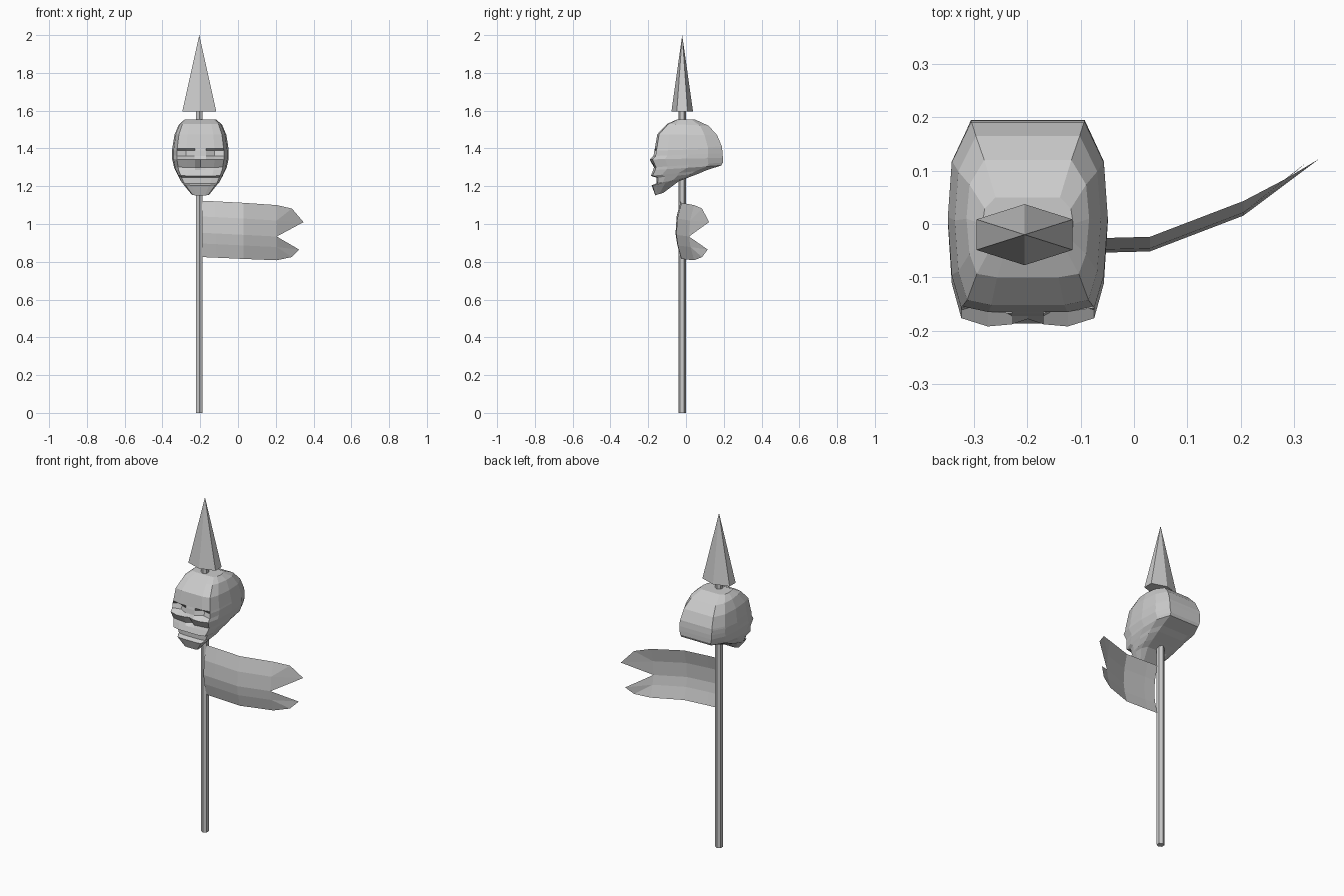
import bpy, bmesh
from math import sin, pi
from mathutils import Vector

if "Cube" in bpy.data.objects:
    bpy.data.objects.remove(bpy.data.objects["Cube"])

PX, PY = -0.205, -0.02


def make_object(name, bm):
    bmesh.ops.remove_doubles(bm, verts=bm.verts, dist=0.0005)
    mesh = bpy.data.meshes.new(name)
    bm.to_mesh(mesh)
    bm.free()
    ob = bpy.data.objects.new(name, mesh)
    bpy.context.collection.objects.link(ob)
    return ob


def hex_prism(name, r1, r2, z0, z1, flat=1.0):
    # six-sided, corners pointing along y
    bpy.ops.mesh.primitive_cone_add(vertices=6, radius1=r1, radius2=r2, depth=z1 - z0,
                                    location=(PX, PY, (z0 + z1) / 2))
    ob = bpy.context.object
    ob.name = name
    ob.scale.y = flat
    return ob


# Pole and spear tip
hex_prism("pole", 0.021, 0.021, 0, 1.62)
hex_prism("spear_tip", 0.104, 0, 1.595, 2.0, 0.55)

# Skull: tilted rings, each (front z, front y, back z, back y, half width, eye depth, nose depth)
rings = [
    (1.552, -0.05, 1.552, 0.05, 0.085, 0, 0),
    (1.53, -0.10, 1.52, 0.12, 0.115, 0, 0),
    (1.475, -0.152, 1.47, 0.165, 0.137, 0, 0),
    (1.40, -0.165, 1.41, 0.190, 0.148, 0, 0),
    (1.388, -0.168, 1.40, 0.191, 0.150, 0.035, 0),
    (1.360, -0.172, 1.375, 0.194, 0.150, 0.025, 0),
    (1.342, -0.188, 1.35, 0.195, 0.150, -0.004, 0.01),
    (1.300, -0.170, 1.325, 0.195, 0.142, 0.006, 0.025),
    (1.285, -0.174, 1.31, 0.187, 0.139, 0, 0),
    (1.255, -0.186, 1.285, 0.11, 0.125, 0, 0),
    (1.245, -0.155, 1.268, 0.07, 0.119, 0, 0),
    (1.215, -0.155, 1.245, 0.01, 0.105, 0, 0),
    (1.205, -0.182, 1.225, -0.04, 0.094, 0, 0),
    (1.152, -0.163, 1.165, -0.12, 0.048, 0, 0),
]
# Half outline: (share of width, share of depth)
outline = [(0, 0), (0.2, 0), (0.5, 0), (0.83, 0.03), (0.95, 0.2),
           (1, 0.5), (0.95, 0.79), (0.71, 1), (0, 1)]
bm = bmesh.new()
loops = []
for zf, yf, zb, yb, w, eye, nose in rings:
    pts = []
    for i, (u, t) in enumerate(outline):
        off = nose if i == 0 else eye if i == 2 else 0
        pts.append((w * u, yf + (yb - yf) * t + off, zf + (zb - zf) * t))
    pts += [(-x, y, z) for x, y, z in pts[-2:0:-1]]
    loops.append([bm.verts.new((x - 0.199, y, z)) for x, y, z in pts])
n = len(loops[0])
for a, b in zip(loops, loops[1:]):
    for i in range(n):
        j = (i + 1) % n
        bm.faces.new((a[i], b[i], b[j], a[j]))
bm.faces.new(loops[0])
bm.faces.new(loops[-1][::-1])
bmesh.ops.recalc_face_normals(bm, faces=bm.faces)
make_object("skull", bm)

# Banner: bowed cloth, (x, y, top z, bottom z) per column
columns = [(-0.19, -0.028, 1.123, 0.825), (-0.12, -0.028, 1.12, 0.822),
           (0.03, -0.024, 1.112, 0.815), (0.205, 0.043, 1.10, 0.808)]
rows = [0, 0.28, 0.57, 0.76, 1]
bm = bmesh.new()
grid = [[bm.verts.new((x, y - 0.028 * sin(pi * f), zt + (zb - zt) * f)) for f in rows]
        for x, y, zt, zb in columns]
for a, b in zip(grid, grid[1:]):
    for i in range(len(rows) - 1):
        bm.faces.new((a[i], a[i + 1], b[i + 1], b[i]))

# Swallow tails
end = grid[-1]
for edge, tip, corner in (((end[0], end[1], end[2]), (0.347, 0.122, 1.01), (0.285, 0.085, 1.082)),
                          ((end[4], end[3], end[2]), (0.323, 0.115, 0.865), (0.285, 0.085, 0.825))):
    t, c = bm.verts.new(tip), bm.verts.new(corner)
    bm.faces.new((edge[0], edge[1], c))
    bm.faces.new((edge[1], t, c))
    bm.faces.new((edge[1], edge[2], t))
bmesh.ops.recalc_face_normals(bm, faces=bm.faces)
make_object("banner", bm)
